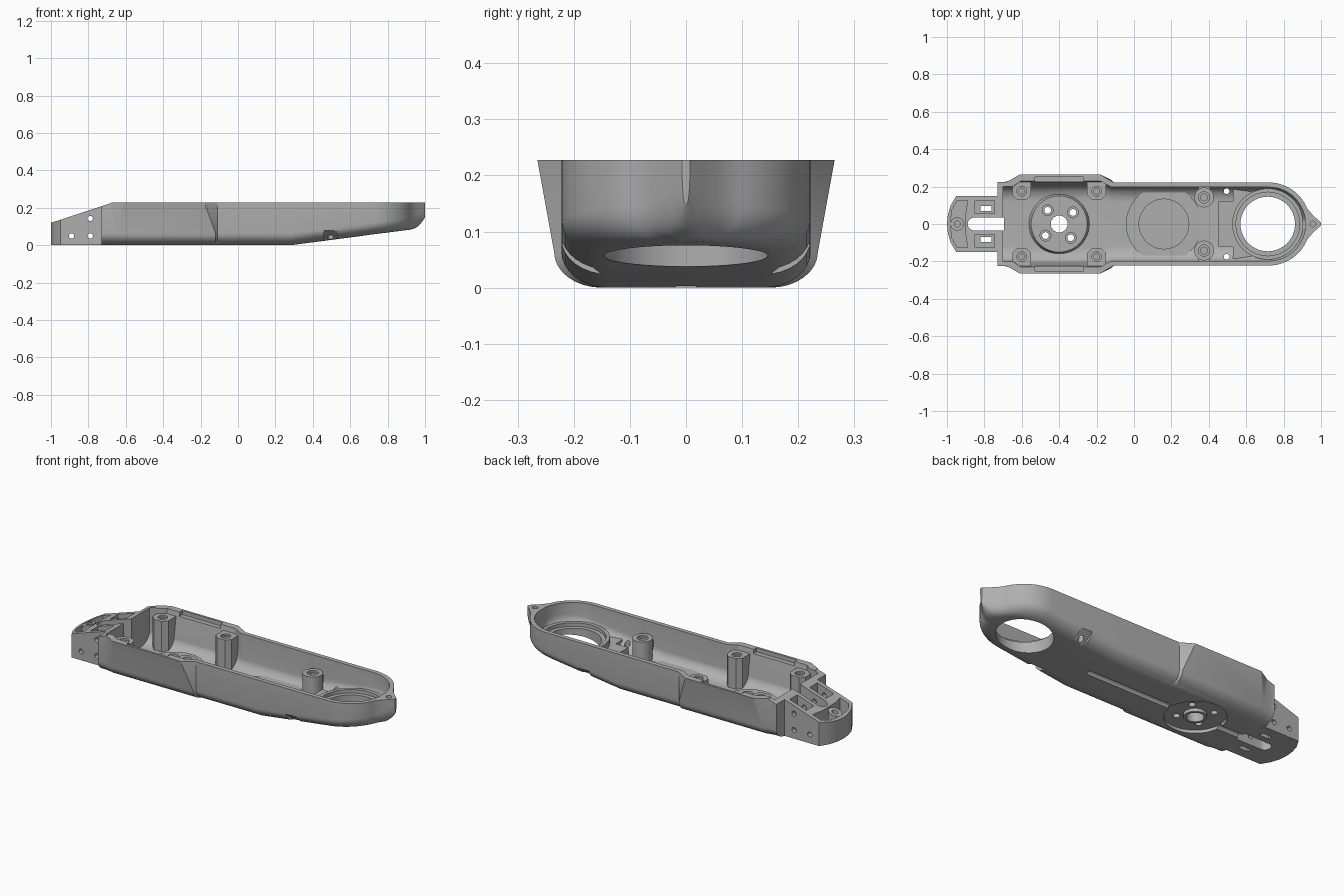
import bpy
import bmesh
from math import sin, cos, pi, radians
from mathutils import Matrix, Vector

if "Cube" in bpy.data.objects:
    bpy.data.objects.remove(bpy.data.objects["Cube"])

grey = bpy.data.materials.new("satin_grey")
grey.use_nodes = True
COLOR = (0.43, 0.43, 0.43, 1)
grey.diffuse_color = COLOR
grey.node_tree.nodes["Principled BSDF"].inputs["Base Color"].default_value = COLOR

TOP = 0.228


def to_object(bm, name):
    bmesh.ops.recalc_face_normals(bm, faces=bm.faces)
    mesh = bpy.data.meshes.new(name)
    bm.to_mesh(mesh)
    bm.free()
    mesh.materials.append(grey)
    obj = bpy.data.objects.new(name, mesh)
    bpy.context.collection.objects.link(obj)
    return obj


def box(x0, x1, y0, y1, z0, z1):
    return prism([(x0, y0), (x1, y0), (x1, y1), (x0, y1)], z0, z1)


def prism(points, low, high, axis="Z"):
    """Extrude a flat outline along Z, or an x-z outline along Y."""
    bm = bmesh.new()
    place = (lambda a, b, c: (a, b, c)) if axis == "Z" else (lambda a, b, c: (a, c, b))
    rings = [[bm.verts.new(place(a, b, c)) for a, b in points] for c in (low, high)]
    n = len(points)
    for i in range(n):
        j = (i + 1) % n
        bm.faces.new((rings[0][i], rings[0][j], rings[1][j], rings[1][i]))
    bm.faces.new(rings[0])
    bm.faces.new(rings[1])
    return to_object(bm, "helper")


def circle(x, y, r, n=48, start=0.0, sweep=2 * pi):
    return [(x + r * cos(start + sweep * i / n), y + r * sin(start + sweep * i / n)) for i in range(n)]


def cyl(x, y, r, low, high, axis="Z", n=48):
    return prism(circle(x, y, r, n), low, high, axis)


def cone(x, y, r0, r1, low, high):
    bm = bmesh.new()
    bmesh.ops.create_cone(bm, cap_ends=True, segments=48, radius1=r0, radius2=r1, depth=high - low,
                          matrix=Matrix.Translation((x, y, (low + high) / 2)))
    return to_object(bm, "helper")


def combine(target, tool, operation="DIFFERENCE"):
    """Apply a boolean and discard the tool."""
    tool.hide_render = True
    mod = target.modifiers.new("cut", "BOOLEAN")
    mod.operation = operation
    mod.solver = "EXACT"
    mod.object = tool
    bpy.context.view_layer.update()
    deps = bpy.context.evaluated_depsgraph_get()
    mesh = bpy.data.meshes.new_from_object(target.evaluated_get(deps))
    target.modifiers.clear()
    target.data = mesh
    bpy.data.objects.remove(tool)


def keel(x):
    """Height of the underside, level and then rising to the nose."""
    return max(0, (x - 0.28) * 0.13) + (max(0, x - 0.93) / 0.07) ** 2 * 0.055


def loft(sections, top, lift, name):
    """Skin round-bottomed sections: top x, low x, top half width, low half width."""
    bm = bmesh.new()
    rings = []
    for xt, xl, wt, wl in sections:
        r, base = min(0.085, wl * 0.85), keel(xl) + lift
        half = [(xt, wt, top)]
        for i in range(9):
            a = pi / 2 * i / 8
            half.append((xl, wl - r + r * cos(a), base + 0.063 * (1 - sin(a))))
        full = half + [(x, -y, z) for x, y, z in reversed(half)]
        rings.append([bm.verts.new(p) for p in full])
    n = len(rings[0])
    for a, b in zip(rings, rings[1:]):
        for i in range(n):
            j = (i + 1) % n
            bm.faces.new((a[i], a[j], b[j], b[i]))
    bm.faces.new(rings[0])
    bm.faces.new(rings[-1])
    bmesh.ops.triangulate(bm, faces=bm.faces[:])
    return to_object(bm, name)


def straight(x, w):
    return (x, x, w, w)


def nose(r, end):
    return [straight(0.72 + r * sin(radians(end * i / 14)), r * cos(radians(end * i / 14))) for i in range(15)]


# outer hull with flared shoulders and a pointed ear on the nose
hull = [straight(-0.73, 0.225), (-0.68, -0.69, 0.225, 0.225), (-0.61, -0.65, 0.265, 0.235),
        (-0.18, -0.12, 0.265, 0.235), straight(-0.11, 0.222), straight(0.28, 0.222)]
hull += nose(0.222, 68)
hull += [straight(x, w) for x, w in ((0.95, 0.055), (0.975, 0.03), (0.992, 0.015), (1.0, 0.007))]
housing = loft(hull, TOP, 0, "housing")

# inner cavity
inner = [straight(-0.70, 0.2), straight(-0.65, 0.2), (-0.6, -0.63, 0.235, 0.207),
         (-0.19, -0.14, 0.235, 0.207), straight(-0.12, 0.197), straight(0.28, 0.197)]
inner += nose(0.197, 80)
cavity = loft(inner, 0.27, 0.024, "cavity")

# fittings left standing inside the cavity
fittings = [cone(-0.4, 0, 0.175, 0.15, -0.01, 0.052),
            cyl(0.16, 0, 0.203, -0.1, 0.04),
            box(0.53, 0.75, -0.3, 0.3, -0.1, 0.088),
            box(0.45, 0.6, -0.12, 0.12, -0.1, 0.0881),
            cyl(0.715, 0, 0.19, -0.1, 0.125)]
for s in (-1, 1):
    for x in (-0.6, -0.2):
        post = [(x - 0.05, 0.3), (x - 0.05, 0.155), (x - 0.025, 0.13), (x + 0.025, 0.13),
                (x + 0.05, 0.155), (x + 0.05, 0.3)]
        fittings.append(prism([(a, s * b) for a, b in post], -0.1, 0.2))
    fittings += [cyl(0.375, s * 0.142, 0.053, -0.1, 0.155), box(0.345, 0.405, s * 0.3, s * 0.15, -0.1, 0.13)]
for part in fittings:
    combine(cavity, part)

# narrow end bracket
edge = [(-0.715, 0.15), (-0.95, 0.15), (-0.98, 0.1), (-0.995, 0.05)]
outline = edge + [(-1.0, 0)] + [(x, -y) for x, y in reversed(edge)]
combine(housing, prism(outline, 0, 0.215), "UNION")
combine(housing, cavity)

# sloping top of the bracket end
slope = [(-1.1, 0.087), (-0.678, 0.2255), (-0.67, 0.4), (-1.1, 0.4)]
cutters = [prism(slope, -0.4, 0.4, "Y")]

# bracket slot, pockets and cross holes
slot = circle(-0.855, 0, 0.034, 16, pi / 2, pi) + [(-0.855, -0.034), (-0.695, -0.034), (-0.695, 0.034)]
cutters.append(prism(slot, -0.1, 0.4))
front_pocket = prism([(-0.90, 0.055), (-0.89, 0.125), (-0.945, 0.125), (-0.972, 0.08), (-0.982, 0),
                      (-0.972, -0.08), (-0.945, -0.125), (-0.89, -0.125), (-0.90, -0.055)], 0.03, 0.4)
combine(front_pocket, cyl(-0.945, 0, 0.036, 0, 0.5))
cutters += [front_pocket, cyl(-0.945, 0, 0.016, 0.03, 0.4)]
for x, z in ((-0.89, 0.05), (-0.79, 0.05), (-0.79, 0.143)):
    cutters.append(cyl(x, z, 0.014, -0.3, 0.3, "Y", 24))
for s in (-1, 1):
    cutters += [box(-0.85, -0.745, s * 0.056, s * 0.125, 0.035, 0.4),
                box(-0.82, -0.762, s * 0.07, s * 0.095, -0.1, 0.1)]

# round openings, with a stepped seat around the large one
cutters += [cyl(0.715, 0, 0.146, -0.1, 0.4, n=64), cyl(0.715, 0, 0.17, 0.105, 0.4, n=64),
            cyl(0.16, 0, 0.133, 0.024, 0.1), cyl(-0.4, 0, 0.045, -0.1, 0.2),
            cyl(0.957, 0, 0.015, 0.16, 0.4)]
recess = cyl(-0.4, 0, 0.16, -0.1, 0.018)
combine(recess, cyl(-0.4, 0, 0.06, -0.2, 0.1))
cutters.append(recess)
for i in range(4):
    a = radians(40 + 90 * i)
    x, y = -0.4 + 0.096 * cos(a), 0.096 * sin(a)
    cutters += [cyl(x, y, 0.018, -0.1, 0.2, n=24), cyl(x, y, 0.029, 0.038, 0.2, n=24)]

# post screw holes, rim notches, floor holes and underside catches
for s in (-1, 1):
    for x in (-0.6, -0.2):
        cutters += [cyl(x, s * 0.175, 0.015, 0.06, 0.4, n=24), cyl(x, s * 0.175, 0.026, 0.19, 0.4, n=24)]
    cutters += [cyl(0.375, s * 0.142, 0.018, 0.05, 0.3, n=24), cyl(0.375, s * 0.142, 0.03, 0.145, 0.3, n=24),
                cyl(0.495, s * 0.175, 0.015, -0.1, 0.12, n=24),
                box(-0.53, -0.27, s * 0.2, s * 0.252, 0.205, 0.3)]
    catch = box(-0.035, 0.035, -0.055, 0.055, -0.012, 0.012)
    catch.data.transform(Matrix.Translation((0.495, s * 0.193, 0.042)) @ Matrix.Rotation(s * radians(38), 4, "X"))
    cutters.append(catch)

# shallow cable groove along the underside
groove = cyl(0, 0, 0.018, -0.7, 0.3, n=24)
groove.data.transform(Matrix.Rotation(pi / 2, 4, "Y"))
combine(groove, cyl(-0.4, 0, 0.155, -0.1, 0.1))
cutters.append(groove)

for part in cutters:
    combine(housing, part)

bpy.ops.object.select_all(action="DESELECT")
housing.select_set(True)
bpy.context.view_layer.objects.active = housing
bpy.ops.object.shade_smooth_by_angle(angle=radians(25))
